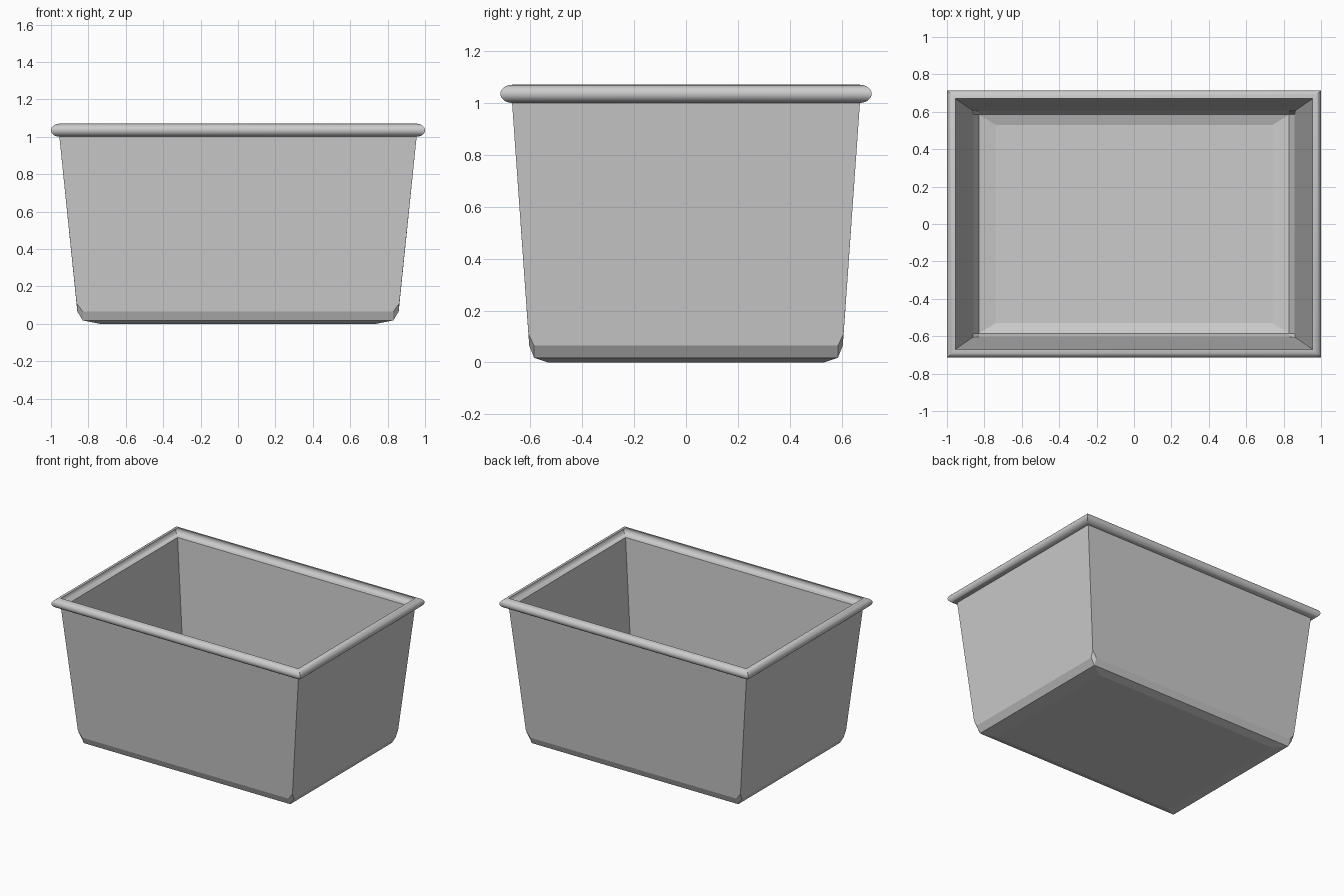
import bpy, bmesh, math

if "Cube" in bpy.data.objects:
    bpy.data.objects.remove(bpy.data.objects["Cube"], do_unlink=True)

metal = bpy.data.materials.new("grey metal")
metal.use_nodes = True
GREY = (0.6, 0.6, 0.6, 1)
metal.diffuse_color = GREY
for node in metal.node_tree.nodes:
    if node.type == 'BSDF_PRINCIPLED':
        node.inputs["Base Color"].default_value = GREY

QUADRANTS = [(1, 1), (-1, 1), (-1, -1), (1, -1)]


def ring(bm, x, y, z):
    """Four mirrored corner vertices, in order around the model."""
    return [bm.verts.new((sx * x, sy * y, z)) for sx, sy in QUADRANTS]


def finish(bm, name):
    bmesh.ops.recalc_face_normals(bm, faces=bm.faces)
    mesh = bpy.data.meshes.new(name)
    bm.to_mesh(mesh)
    bm.free()
    obj = bpy.data.objects.new(name, mesh)
    bpy.context.collection.objects.link(obj)
    mesh.materials.append(metal)
    return obj


# Tapered tub: thin walls, two-step chamfer and clipped bottom corners
bm = bmesh.new()
top = ring(bm, 0.955, 0.67, 1.0)
fold = ring(bm, 0.863, 0.607, 0.11)
long_low = ring(bm, 0.83, 0.604, 0.065)    # ends of the long walls
short_low = ring(bm, 0.859, 0.585, 0.065)  # ends of the short walls
chamfer = ring(bm, 0.83, 0.585, 0.018)
base = ring(bm, 0.74, 0.53, 0.0)
for i in range(4):
    j = (i + 1) % 4
    low = long_low if i % 2 == 0 else short_low
    bm.faces.new((top[i], top[j], fold[j], low[j], low[i], fold[i]))
    bm.faces.new((low[i], low[j], chamfer[j], chamfer[i]))
    bm.faces.new((chamfer[i], chamfer[j], base[j], base[i]))
    bm.faces.new((fold[i], long_low[i], chamfer[i], short_low[i]))
bm.faces.new(base)
finish(bm, "tub_body")

# Rolled rim: half-round channel, open inward, with mitred corners
bm = bmesh.new()
steps = 12
rings = []
for k in range(steps + 1):
    a = math.pi * (k / steps - 0.5)
    out = 0.045 * math.cos(a)
    rings.append(ring(bm, 0.955 + out, 0.67 + out, 1.035 + 0.035 * math.sin(a)))
for lower, upper in zip(rings, rings[1:]):
    for i in range(4):
        j = (i + 1) % 4
        bm.faces.new((lower[i], lower[j], upper[j], upper[i]))
rim = finish(bm, "rolled_rim")
bpy.ops.object.select_all(action='DESELECT')
rim.select_set(True)
bpy.context.view_layer.objects.active = rim
bpy.ops.object.shade_smooth_by_angle(angle=math.radians(35))
